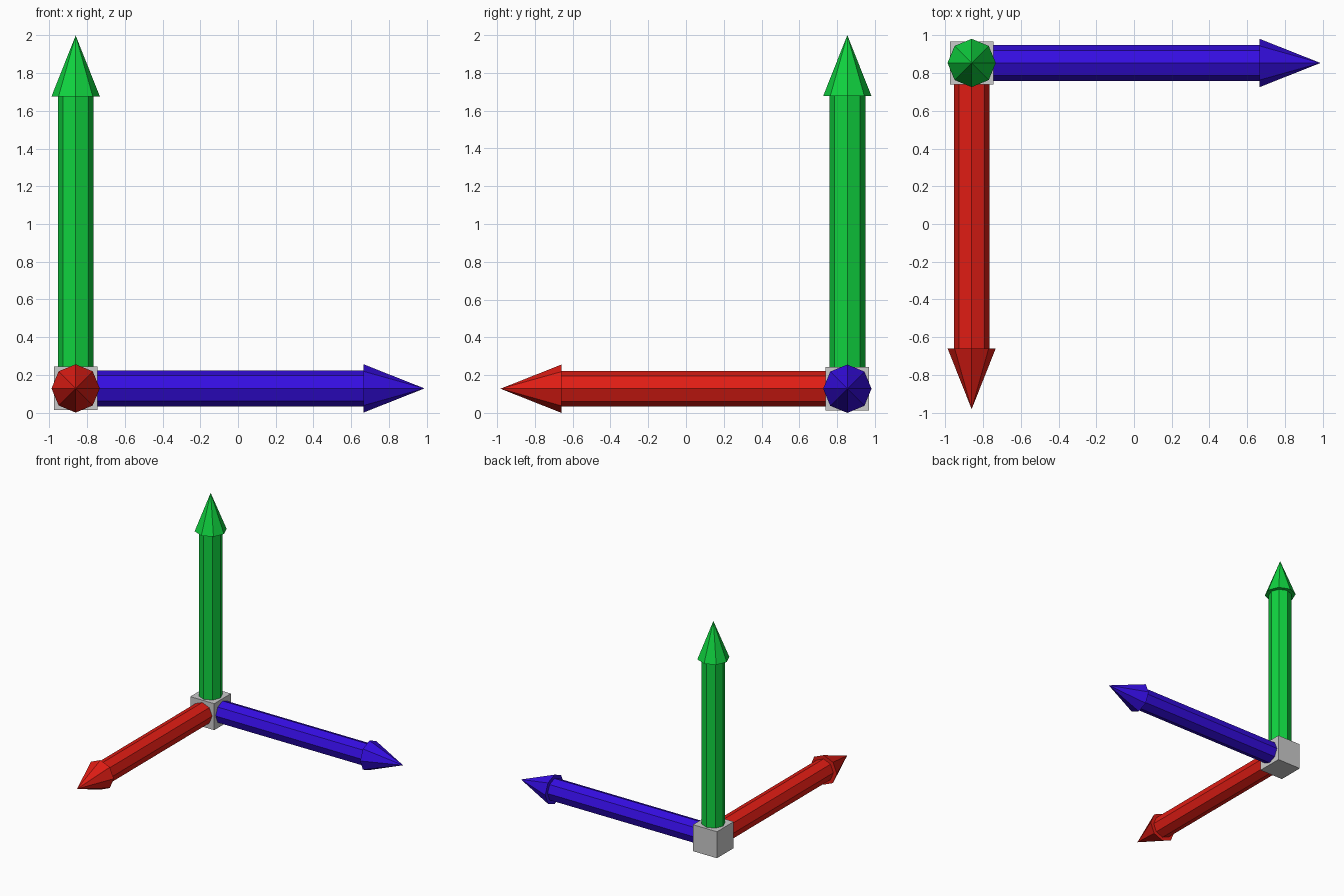
import bpy
from math import radians
from mathutils import Vector, Euler

if "Cube" in bpy.data.objects:
    bpy.data.objects.remove(bpy.data.objects["Cube"])

CORNER = Vector((-0.861, 0.854, 0.128))   # where the three arrows meet
SHAFT_R, HEAD_R, HEAD_LEN, SIDES = 0.095, 0.128, 0.323, 8


def arrow(name, color, rotation, length):
    """Octagonal shaft and cone head, running from the corner block."""
    mat = bpy.data.materials.new(name + "_paint")
    mat.diffuse_color = (*color, 1)
    mat.use_nodes = True
    mat.node_tree.nodes["Principled BSDF"].inputs["Base Color"].default_value = mat.diffuse_color
    rot = Euler([radians(a) for a in rotation])
    direction = Vector((0, 0, 1))
    direction.rotate(rot)
    shaft_len = length - HEAD_LEN

    # shaft
    bpy.ops.mesh.primitive_cylinder_add(
        vertices=SIDES, radius=SHAFT_R, depth=shaft_len,
        location=CORNER + direction * shaft_len / 2, rotation=rot)
    shaft = bpy.context.object
    shaft.name = name + "_shaft"
    shaft.data.materials.append(mat)

    # pointed head
    bpy.ops.mesh.primitive_cone_add(
        vertices=SIDES, radius1=HEAD_R, radius2=0, depth=HEAD_LEN,
        location=CORNER + direction * (shaft_len + HEAD_LEN / 2), rotation=rot)
    head = bpy.context.object
    head.name = name + "_head"
    head.data.materials.append(mat)


# corner block
bpy.ops.mesh.primitive_cube_add(size=0.23, location=CORNER)
bpy.context.object.name = "corner_block"

# three axis arrows
arrow("up_arrow", (0.005, 0.65, 0.05), (0, 0, 0), 1.872)
arrow("right_arrow", (0.035, 0.004, 0.75), (0, 90, 0), 1.85)
arrow("front_arrow", (0.75, 0.012, 0.007), (90, 0, 0), 1.836)
